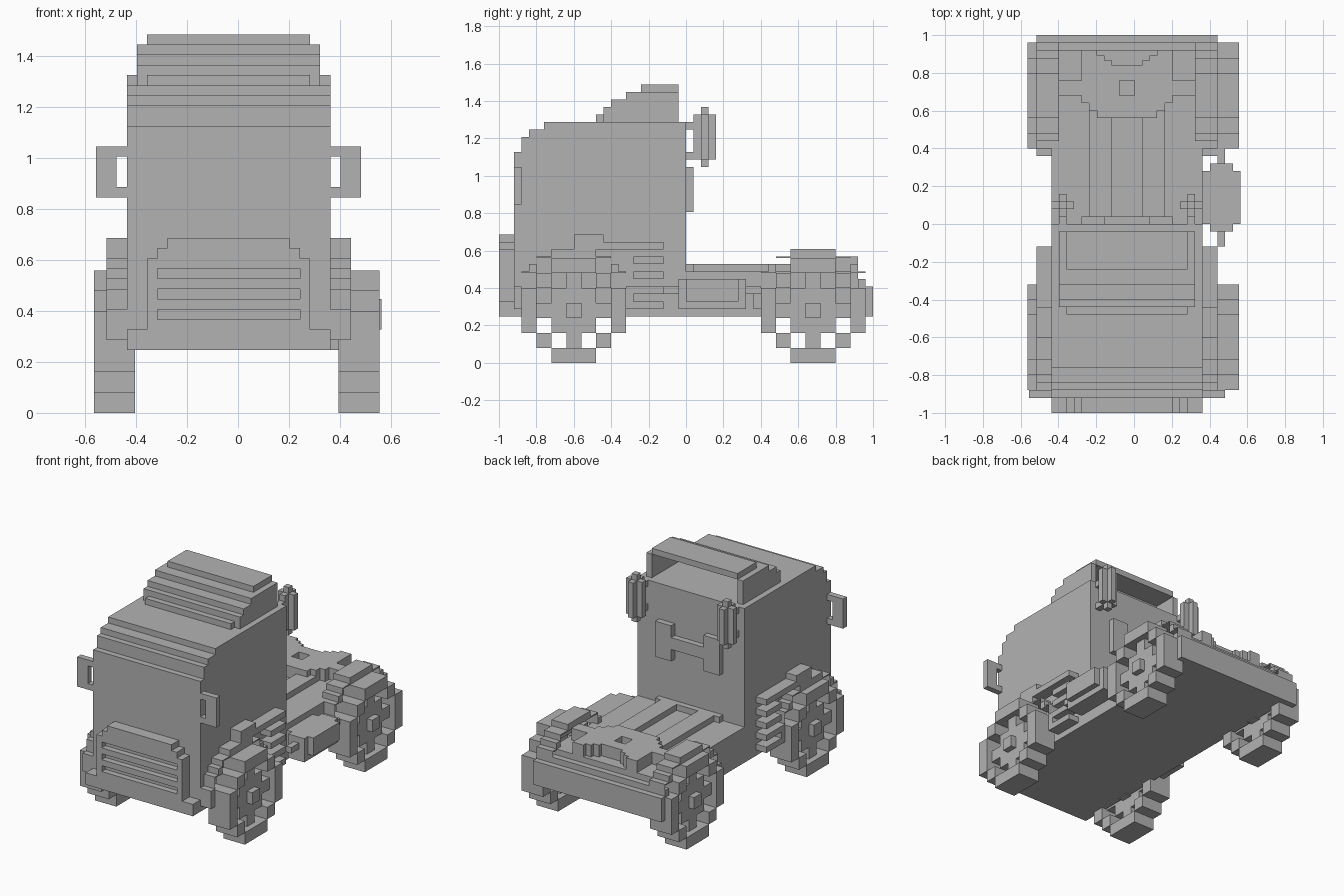
import bpy
import bmesh

old_cube = bpy.data.objects.get("Cube")
if old_cube:
    bpy.data.objects.remove(old_cube, do_unlink=True)

# One plain grey for the whole truck
grey = bpy.data.materials.new("plain grey")
grey.use_nodes = True
grey.diffuse_color = (0.45, 0.45, 0.45, 1)
shader = grey.node_tree.nodes["Principled BSDF"]
shader.inputs["Base Color"].default_value = grey.diffuse_color
shader.inputs["Roughness"].default_value = 0.9

# Grid: chassis width runs from 0 to WIDTH, length starts at the grille,
# height starts at the underside of the chassis
CELL = 0.04
WIDTH = 20
GROUND = -6.175


def place(point):
    i, j, k = point
    return (CELL * i - 0.437, CELL * j - 1, CELL * (k - GROUND))


def finish(name, bm):
    bmesh.ops.recalc_face_normals(bm, faces=bm.faces)
    mesh = bpy.data.meshes.new(name)
    bm.to_mesh(mesh)
    bm.free()
    mesh.materials.append(grey)
    obj = bpy.data.objects.new(name, mesh)
    bpy.context.collection.objects.link(obj)
    return obj


def extrude_profile(bm, profile, left, right):
    """Sweep a side profile of (length, height) points across the width."""
    face = bm.faces.new([bm.verts.new(place((left, j, k))) for j, k in profile])
    swept = bmesh.ops.extrude_face_region(bm, geom=[face], use_keep_orig=True)
    moved = [v for v in swept["geom"] if isinstance(v, bmesh.types.BMVert)]
    bmesh.ops.translate(bm, verts=moved, vec=((right - left) * CELL, 0, 0))


def add_box(bm, x_span, y_span, z_span):
    (y0, y1), (z0, z1) = y_span, z_span
    extrude_profile(bm, [(y0, z0), (y1, z0), (y1, z1), (y0, z1)], *x_span)


def mirrored(span):
    return (WIDTH - span[1], WIDTH - span[0])


def boxes(name, spans, both_sides=False):
    bm = bmesh.new()
    for x_span, y_span, z_span in spans:
        add_box(bm, x_span, y_span, z_span)
        if both_sides:
            add_box(bm, mirrored(x_span), y_span, z_span)
    return finish(name, bm)


def prism(name, profile, x_span, both_sides=False):
    bm = bmesh.new()
    extrude_profile(bm, profile, *x_span)
    if both_sides:
        extrude_profile(bm, profile, *mirrored(x_span))
    return finish(name, bm)


full = (0, WIDTH)

# Cab with stepped upper front edge
prism("cab", [(2, 0), (25, 0), (25, 26), (6, 26), (6, 25), (4, 25),
              (4, 24), (3, 24), (3, 22), (2, 22)], full)

# Grille with recessed slots between horizontal bars
front, back = (0, 1), (1, 2)
grille = [((2, 18), back, (0, 9)), ((0, 2), (0, 2), (0, 2)), ((18, WIDTH), (0, 2), (0, 2)),
          ((3, 17), (0, 2), (9, 10)), ((4, 16), (0, 2), (10, 11)),
          ((2, 3), front, (0, 9)), ((17, 18), front, (0, 9)), ((3, 17), front, (0, 3))]
grille += [((3, 17), front, (k, k + 1)) for k in (4, 6, 8)]
boxes("grille", grille)

# Roof wind deflector: a stepped shell, open at the back, with side cheeks
prism("wind_deflector",
      [(13, 26), (13, 27), (14, 27), (14, 28), (15, 28), (15, 29), (17, 29), (17, 30),
       (19, 30), (19, 31), (24, 31), (24, 30), (20, 30), (20, 29), (18, 29), (18, 28),
       (16, 28), (16, 27), (15, 27), (15, 26)], (2, 18))
prism("deflector_cheeks", [(14, 26), (24, 26), (24, 30), (17, 30), (17, 29), (15, 29),
                           (15, 28), (14, 28)], (18, 19), both_sides=True)

# Door mirrors with an open gap next to the cab
boxes("door_mirrors", [((21, 23), (2, 3), (15, 20)), ((20, 21), (2, 3), (15, 16)),
                       ((20, 21), (2, 3), (19, 20))], both_sides=True)

# Exhaust stacks with brackets behind the cab
boxes("exhaust_stacks", [((18, 19), (27, 28), (20, 28)), ((17, 20), (27, 28), (21, 27)),
                         ((18, 19), (26, 29), (21, 27)), ((18, 19), (25, 26), (21, 22)),
                         ((18, 19), (25, 26), (25, 26))], both_sides=True)

# Hose rack on the rear wall of the cab
boxes("rear_wall_rack", [((4, 7), (25, 26), (14, 20)), ((7, 13), (25, 26), (16, 18)),
                         ((13, 16), (25, 26), (14, 20))])

# Side slats behind the front wheels
slats = [((WIDTH, 22), (18, 22), (k, k + 1)) for k in (1, 3, 5, 7)]
slats += [((WIDTH, 22), (14, 22), (9, 10)), ((WIDTH, 22), (10, 14), (9, 11))]
boxes("side_slats", slats, both_sides=True)

# Rear chassis, deck strips and bumper
boxes("chassis", [(full, (25, 48), (0, 6))])
boxes("deck_strips", [((5, 8), (26, 40), (6, 7)), ((12, 15), (26, 40), (6, 7)),
                      ((4, 16), (25, 26), (6, 7))])
boxes("rear_bumper", [((-2, 22), (48, 49), (0, 5)), ((-2, 22), (49, 50), (0, 4))])

# Coupling plate with a pin hole and a notch opening to the rear
plate = (6, 8)
coupling = [((6, 14), (39, 40), plate), ((5, 15), (40, 41), plate),
            ((4, 16), (41, 42), plate), ((4, 16), (44, 46), plate),
            ((1, 9), (42, 44), plate), ((11, 19), (42, 44), plate)]
for step, edge in enumerate((8, 7, 6)):
    row = (46 + step * 0.667, 46 + (step + 1) * 0.667)
    coupling += [((4, edge), row, plate), (mirrored((4, edge)), row, plate)]
boxes("coupling_plate", coupling)

# Fuel tank on the left side
boxes("fuel_tank", [((WIDTH, 25), (25, 32), (2, 5)), ((21, 24), (24, 33), (1, 5)),
                    ((22, 23), (22, 35), (3, 4))])

# Stepped arches and wheels
outer = [(8, 1), (8, 4), (7, 4), (7, 6), (6, 6), (6, 7), (5, 7), (5, 8), (3, 8), (3, 9)]
inner = [(3, 8), (5, 8), (5, 6), (7, 6), (7, 1)]
inner = [(3, 8), (3, 7.8), (5, 7.8), (5, 5.8), (7, 5.8), (7, 1)]
tread = ["..###..",
         ".#.o.#.",
         "#.ooo.#",
         "#oo#oo#",
         "#.ooo.#",
         ".#.o.#.",
         "..###.."]


def arch(name, centre, inside):
    ring = [(centre - d, k) for d, k in outer]
    ring += [(centre + d, k) for d, k in reversed(outer)]
    ring += [(centre + d, k) for d, k in reversed(inner[1:])]
    ring += [(centre - d, k) for d, k in inner[1:]]
    prism(name, ring, (inside, 22), both_sides=True)


def wheel(name, x_start, centre):
    spans = []
    for r, line in enumerate(tread):
        for c, mark in enumerate(line):
            if mark == ".":
                continue
            inset = 1 if mark == "o" else 0
            y, z = centre - 7 + 2 * c, GROUND + 2 * r
            spans.append(((x_start + inset, x_start + 4 - inset), (y, y + 2), (z, z + 2)))
    boxes(name, spans)


for label, centre, inside in (("front", 10, WIDTH), ("rear", 42, 19)):
    arch(label + "_wheel_arches", centre, inside)
    wheel(label + "_left_wheel", 20.8, centre)
    wheel(label + "_right_wheel", -3.2, centre)
